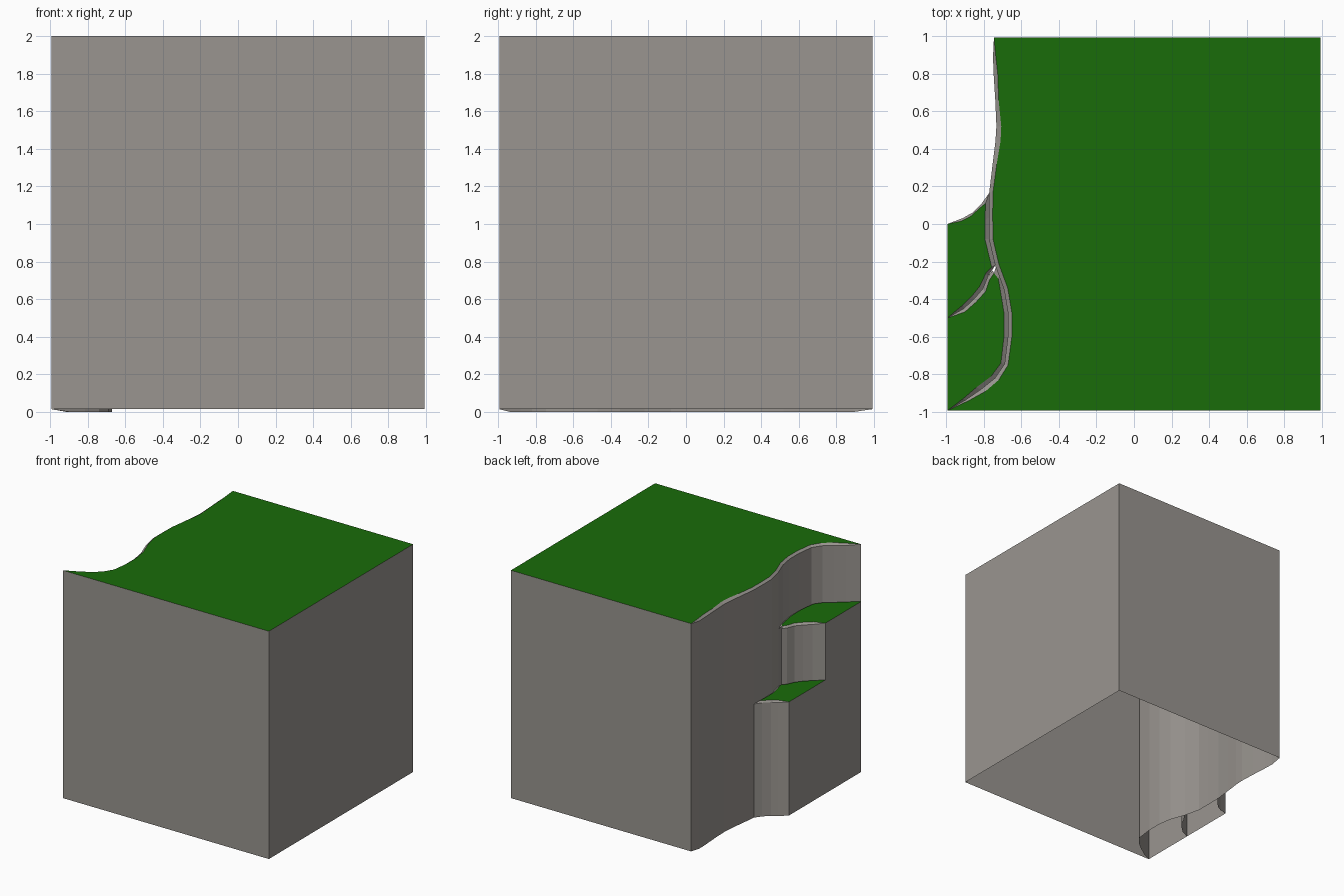
import bpy
import bmesh

if "Cube" in bpy.data.objects:
    bpy.data.objects.remove(bpy.data.objects["Cube"])

S, BASE = 0.993, 0.015   # half width of the block, underside height
DROP = 0.015             # depth of the worn rim


def colour(name, rgb):
    m = bpy.data.materials.new(name)
    m.diffuse_color = (*rgb, 1)
    m.use_nodes = True
    m.node_tree.nodes["Principled BSDF"].inputs["Base Color"].default_value = m.diffuse_color
    return m


grass = colour("grass", (0.010, 0.150, 0.003))
rock = colour("rock", (0.32, 0.30, 0.278))


def make(name, verts, faces, mat, bad):
    """Create an object; faces for which bad(normal, centre) holds are flipped."""
    me = bpy.data.meshes.new(name)
    me.from_pydata(verts, [], faces)
    me.materials.append(mat)
    ob = bpy.data.objects.new(name, me)
    bpy.context.collection.objects.link(ob)
    bm = bmesh.new()
    bm.from_mesh(me)
    bmesh.ops.remove_doubles(bm, verts=bm.verts, dist=1e-5)
    bm.normal_update()
    for f in bm.faces:
        if bad(f.normal, f.calc_center_median()):
            f.normal_flip()
    bm.to_mesh(me)
    bm.free()


def strip(name, rows, bad):
    """Rock sheet through rows of equally many points."""
    n = len(rows[0])
    make(name, [p for r in rows for p in r],
         [(k * n + i, k * n + i + 1, (k + 1) * n + i + 1, (k + 1) * n + i)
          for k in range(len(rows) - 1) for i in range(n - 1)], rock, bad)


def wall(name, path, z1):
    strip(name, [[(x, y, z) for x, y in path] for z in (BASE, z1)],
          lambda n, c: n.x * c.x + n.y * c.y < 0)


def top(name, outline, z):
    make(name, [(x, y, z) for x, y in outline], [tuple(range(len(outline)))],
         grass, lambda n, c: n.z < 0)


def rim(name, edge, foot, z):
    """Worn edge from the grass down to the foot of the wall behind it."""
    strip(name, [[(x, y, z) for x, y in edge], [(x, y, z - DROP) for x, y in foot]],
          lambda n, c: n.z < 0)


def cliff(name, inner, outer, z, bad):
    """Worn rim followed by the vertical rock face."""
    lip = [abs(a[0] - b[0]) + abs(a[1] - b[1]) > 1e-4 for a, b in zip(inner, outer)]
    strip(name, [[(x, y, z) for x, y in inner],
                 [(x, y, z - DROP * k) for (x, y), k in zip(outer, lip)],
                 [(x, y, 0 if k else BASE) for (x, y), k in zip(outer, lip)]], bad)


def mid(a, b):
    return [((p[0] + q[0]) / 2, (p[1] + q[1]) / 2) for p, q in zip(a, b)]


# main cliff line, front to back: upper grass edge, and edge of the ground below
main_in = [(-S, -S), (-.88, -.94), (-.79, -.89), (-.72, -.83), (-.67, -.75), (-.65, -.6),
           (-.65, -.47), (-.672, -.34), (-.72, -.21), (-.75, -.08), (-.752, .05),
           (-.75, .17), (-.73, .32), (-.71, .44), (-.706, .52), (-.72, .66),
           (-.725, .8), (-.735, .89), (-.745, S)]
main_out = [(-S, -S), (-.91, -.93), (-.84, -.87), (-.76, -.81), (-.708, -.74), (-.692, -.6),
            (-.692, -.47), (-.71, -.36), (-.757, -.23), (-.793, -.08), (-.793, .02),
            (-.77, .17), (-.752, .32), (-.737, .44), (-.732, .52), (-.738, .66),
            (-.747, .8), (-.75, .89), (-.745, S)]
main_wall = mid(main_in, main_out)[:11] + main_out[11:]

# ledge edges, from the left side in to the main cliff
high_in = [(-S, -.5), (-.90, -.468), (-.84, -.415), (-.79, -.36), (-.77, -.30), (-.745, -.262)]
high_out = [(-S, -.5), (-.91, -.43), (-.86, -.38), (-.82, -.33), (-.787, -.26), (-.757, -.23)]
high_wall = mid(high_in, high_out)
low_in = [(-S, 0), (-.92, .015), (-.87, .04), (-.82, .085), (-.79, .11)]
low_out = [(-S, 0), (-.91, .032), (-.86, .06), (-.81, .11), (-.77, .165)]

# main block
cliff("main_cliff", main_in, main_wall, 2,
      lambda n, c: n.z < -.1 or (abs(n.z) < .1 and n.x > abs(n.y) * .1))
top("main_grass", main_in + [(S, S), (S, -S)], 2)
wall("outer_walls", [(-S, -S), (S, -S), (S, S), (-.745, S)], 2)

# two stepped ledges
for name, inner, face, z, y0, y1, edge, foot in (
        ("high_ledge", high_in, high_wall, 1.5, -S, -.5,
         main_out[:8] + [(-.722, -.29), high_in[-1]],
         main_wall[:8] + [(-.71, -.27), (-.735, -.23)]),
        ("low_ledge", low_in, low_out, 1.005, -.5, 0,
         high_out + main_out[9:11] + [low_in[-1]],
         high_wall[:-1] + [(-.738, -.22)] + main_wall[9:11] + [low_out[-1]])):
    cliff(name + "_cliff", inner, face, z,
          lambda n, c: n.z < -.1 or (abs(n.z) < .1 and n.y < 0))
    top(name + "_grass", edge + inner[-2::-1], z)
    rim(name + "_rim", edge, foot, z)
    wall(name + "_side", [(-S, y0), (-S, y1)], z)
